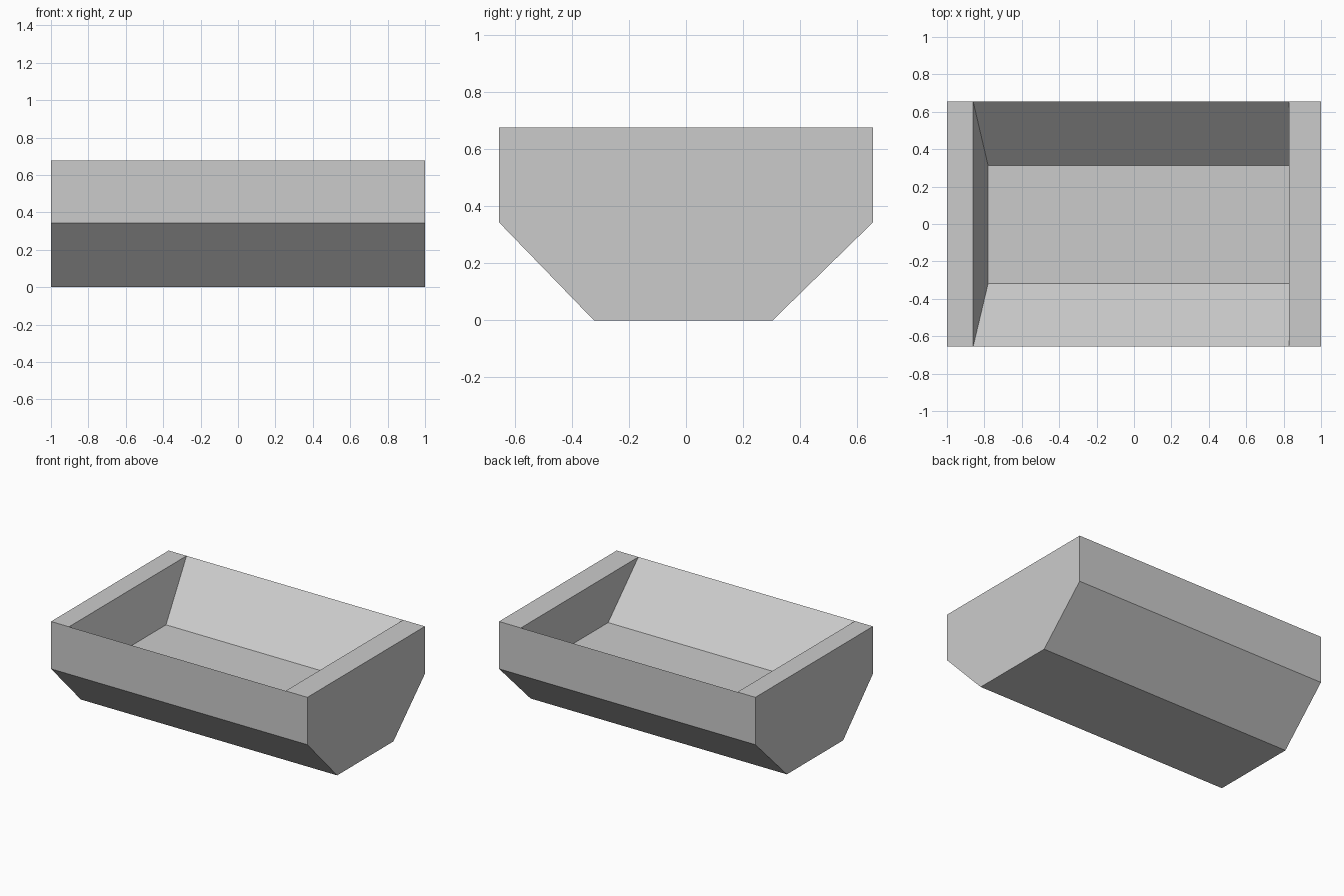
import bpy
import bmesh

if "Cube" in bpy.data.objects:
    bpy.data.objects.remove(bpy.data.objects["Cube"], do_unlink=True)

# Single grey material
GREY = (0.6, 0.6, 0.6, 1)
mat = bpy.data.materials.new("plain grey")
mat.use_nodes = True
mat.diffuse_color = GREY
mat.node_tree.nodes["Principled BSDF"].inputs["Base Color"].default_value = GREY

TOP, KNEE, HALF = 0.677, 0.343, 0.655
bm = bmesh.new()


def row(x, profile):
    return [bm.verts.new((x, y, z)) for y, z in profile]


# Outer hull section: rim, knee and keel on each side
hull = [(-HALF, TOP), (-HALF, KNEE), (-0.323, 0), (0.304, 0), (HALF, KNEE), (HALF, TOP)]
left, right = row(-1, hull), row(1, hull)

# Hollow section: one sloped end, one upright end
hollow = [(-HALF, TOP), (-0.318, KNEE), (0.312, KNEE), (HALF, TOP)]
sloped, upright = row(-0.86, hollow), row(0.83, hollow)
for v in sloped[1:3]:
    v.co.x = -0.78

# End walls, hull underside and hollow lining
for loop in (left, right, sloped, upright):
    bm.faces.new(loop)
for a, b in ((left, right), (sloped, upright)):
    for i in range(1, len(a) - 2):
        bm.faces.new((a[i], a[i + 1], b[i + 1], b[i]))
for i in (0, 2):
    bm.faces.new((sloped[i], sloped[i + 1], upright[i + 1], upright[i]))

# Long upright sides, and the flat rims over the end walls
for rim, knee in ((0, 1), (-1, -2)):
    bm.faces.new((left[knee], right[knee], right[rim], upright[rim], sloped[rim], left[rim]))
for end, inner in ((left, sloped), (right, upright)):
    bm.faces.new((end[0], end[-1], inner[-1], inner[0]))

bmesh.ops.recalc_face_normals(bm, faces=bm.faces)
mesh = bpy.data.meshes.new("trough")
bm.to_mesh(mesh)
bm.free()
mesh.materials.append(mat)
bpy.context.collection.objects.link(bpy.data.objects.new("trough", mesh))
